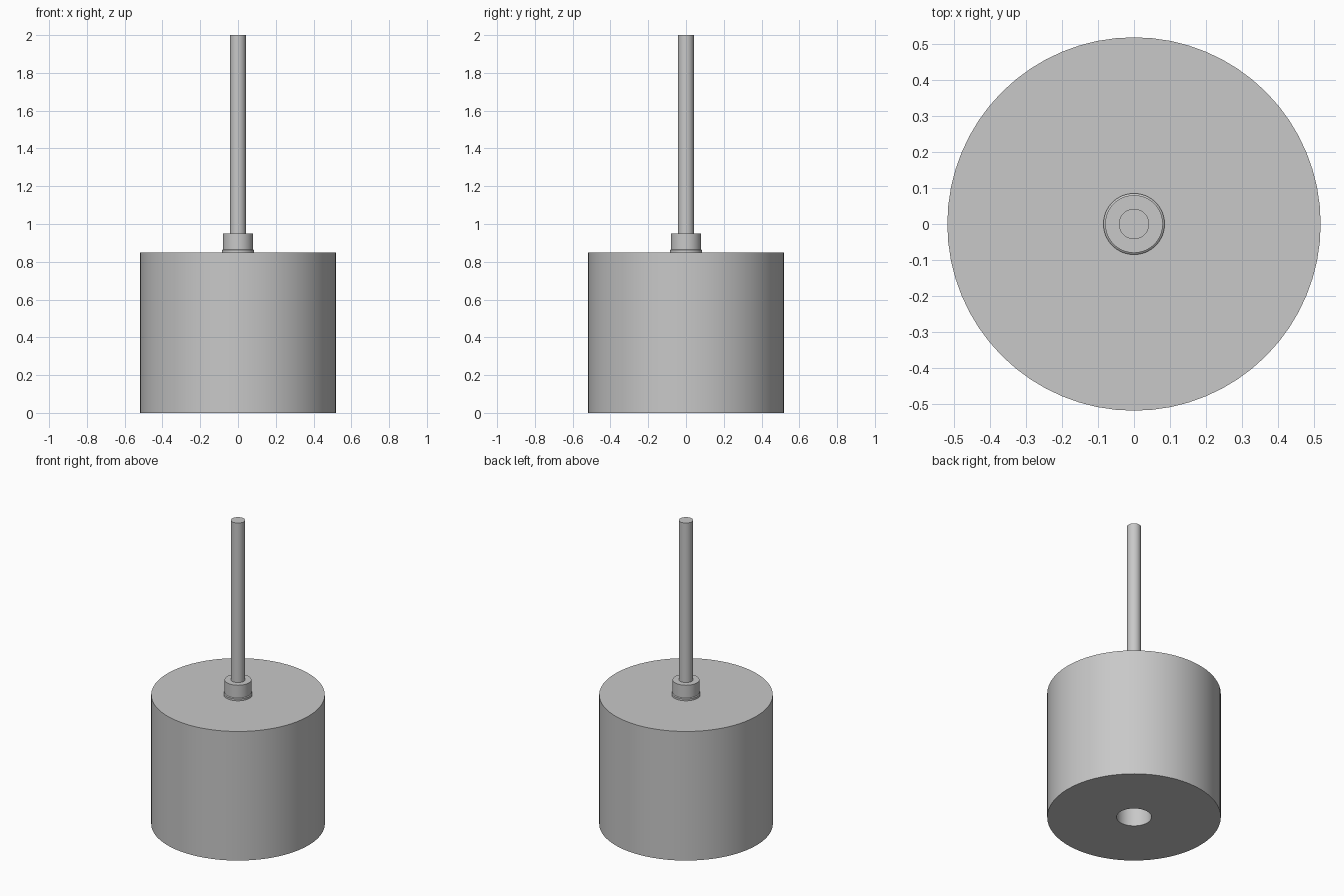
import bpy
import bmesh
import math

# Remove the default cube
cube = bpy.data.objects.get("Cube")
if cube:
    bpy.data.objects.remove(cube, do_unlink=True)

# Single plain metal colour
grey = bpy.data.materials.new("plain_grey")
grey.use_nodes = True
colour = (0.58, 0.58, 0.58, 1)
grey.diffuse_color = colour
grey.node_tree.nodes["Principled BSDF"].inputs["Base Color"].default_value = colour


def lathe(name, profile, segments=64):
    """Spin a (radius, height) profile that starts and ends on the axis."""
    bm = bmesh.new()
    verts = [bm.verts.new((r, 0, z)) for r, z in profile]
    edges = [bm.edges.new(pair) for pair in zip(verts, verts[1:])]
    bmesh.ops.spin(bm, geom=verts + edges, cent=(0, 0, 0), axis=(0, 0, 1),
                   angle=math.tau, steps=segments)
    bmesh.ops.remove_doubles(bm, verts=bm.verts, dist=0.0001)
    bmesh.ops.recalc_face_normals(bm, faces=bm.faces)
    mesh = bpy.data.meshes.new(name)
    bm.to_mesh(mesh)
    bm.free()
    mesh.materials.append(grey)
    obj = bpy.data.objects.new(name, mesh)
    bpy.context.collection.objects.link(obj)
    bpy.ops.object.select_all(action="DESELECT")
    obj.select_set(True)
    bpy.context.view_layer.objects.active = obj
    bpy.ops.object.shade_smooth_by_angle(angle=math.radians(30))
    return obj


BODY_TOP, COLLAR_TOP, ROD_TOP = 0.85, 0.95, 2.0

# Heavy drum with a blind bore in its underside
bore_radius, bore_depth = 0.104, 0.55
lathe("weight_body", [(0, bore_depth), (bore_radius, bore_depth), (bore_radius, 0),
                      (0.518, 0), (0.518, BODY_TOP), (0, BODY_TOP)])

# Collar with a thin foot flange
lathe("collar", [(0, BODY_TOP), (0.085, BODY_TOP), (0.085, 0.862),
                 (0.08, 0.866), (0.08, COLLAR_TOP), (0, COLLAR_TOP)])

# Upright rod
lathe("rod", [(0, COLLAR_TOP), (0.042, COLLAR_TOP), (0.042, ROD_TOP), (0, ROD_TOP)], 48)
